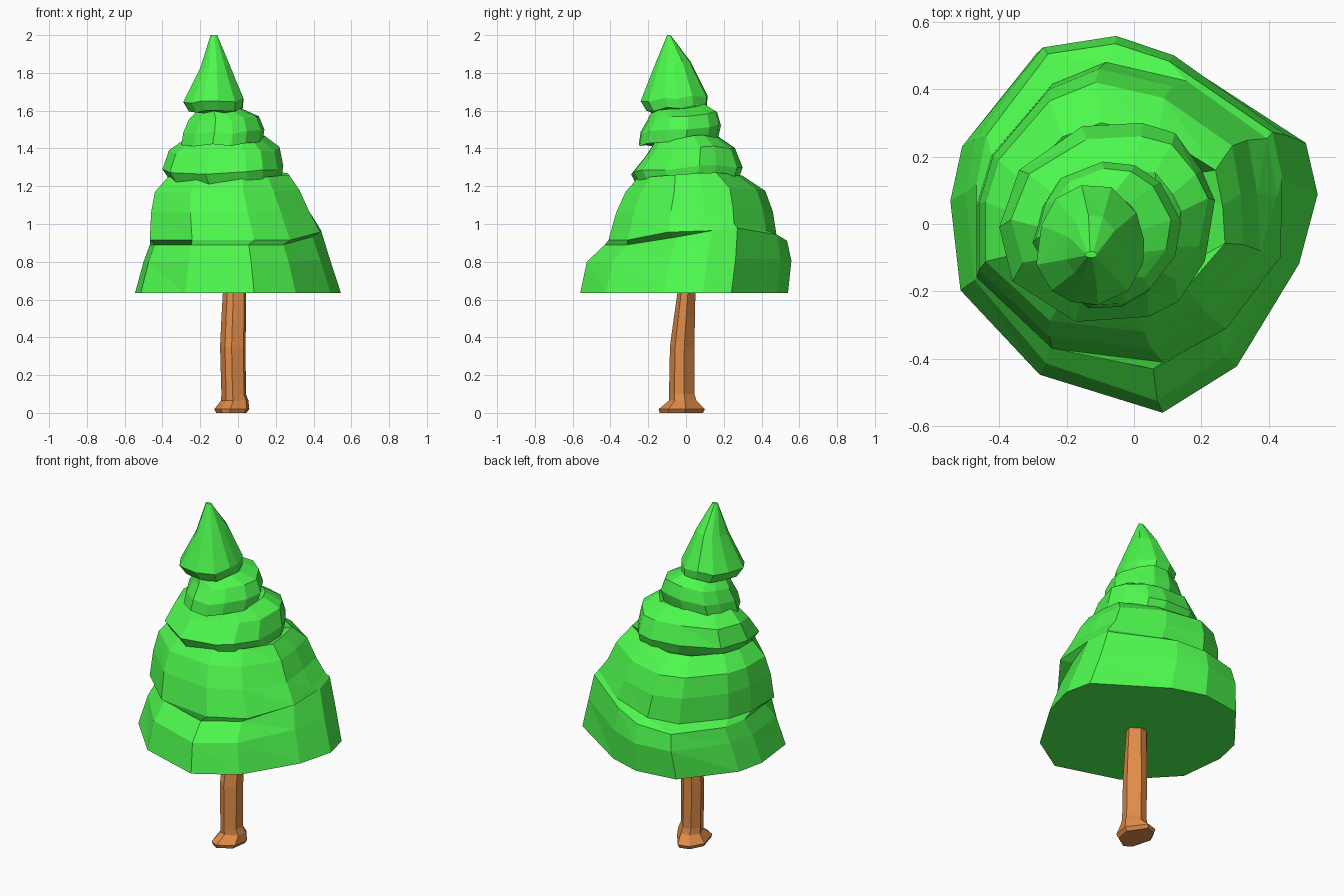
import bpy, bmesh, math, random

if "Cube" in bpy.data.objects:
    bpy.data.objects.remove(bpy.data.objects["Cube"])

random.seed(11)


def material(name, rgb):
    m = bpy.data.materials.new(name)
    m.diffuse_color = (*rgb, 1)
    m.use_nodes = True
    m.node_tree.nodes["Principled BSDF"].inputs["Base Color"].default_value = m.diffuse_color
    return m


def rough_circle(n, jitter):
    """Irregular n-sided outline around the origin."""
    pts = []
    for i in range(n):
        a = math.tau * (i + 0.33 + random.uniform(-0.22, 0.22)) / n
        r = 1 + random.uniform(-jitter, jitter)
        pts.append((r * math.cos(a), r * math.sin(a)))
    return pts


def fit(pts, x0, x1, y0, y1):
    """Stretch an outline so that it fills the given box."""
    xs, ys = [p[0] for p in pts], [p[1] for p in pts]
    sx = (x1 - x0) / (max(xs) - min(xs))
    sy = (y1 - y0) / (max(ys) - min(ys))
    return [(x0 + (x - min(xs)) * sx, y0 + (y - min(ys)) * sy) for x, y in pts]


def loft(name, rings, mat, uneven=0.0):
    """Skin a stack of 3D rings, randomly splitting quads, and cap both ends."""
    bm = bmesh.new()
    loops = [[bm.verts.new(p) for p in ring] for ring in rings]
    n = len(loops[0])
    for a, b in zip(loops, loops[1:]):
        for i in range(n):
            j = (i + 1) % n
            if random.random() < uneven:
                bm.faces.new((a[i], a[j], b[i]))
                bm.faces.new((a[j], b[j], b[i]))
            else:
                bm.faces.new((a[i], a[j], b[j], b[i]))
    bm.faces.new(loops[0][::-1])
    bm.faces.new(loops[-1])
    bmesh.ops.recalc_face_normals(bm, faces=bm.faces)
    me = bpy.data.meshes.new(name)
    bm.to_mesh(me)
    bm.free()
    me.materials.append(mat)
    ob = bpy.data.objects.new(name, me)
    bpy.context.collection.objects.link(ob)
    return ob


green = material("leaf_green", (0.076, 0.95, 0.076))
brown = material("bark_brown", (0.74, 0.26, 0.065))

# Foliage outlines seen from above: skirt, second tier, third tier
skirt = [(.545, .1), (.51, .255), (.14, .5), (-.05, .56), (-.29, .525), (-.51, .245),
         (-.545, .08), (-.515, -.19), (-.28, -.445), (.085, -.56), (.305, -.42), (.49, -.11)]
second = [(.43, .08), (.40, .25), (.16, .42), (-.08, .475), (-.24, .41), (-.42, .2),
          (-.465, .05), (-.465, -.16), (-.24, -.37), (.09, -.41), (.28, -.31), (.44, -.1)]
third = [(.25, .08), (.21, .17), (.13, .28), (.03, .31), (-.15, .30), (-.34, .17),
         (-.40, 0), (-.36, -.16), (-.17, -.28), (.05, -.265), (.14, -.22), (.22, -.1)]
N = len(skirt)
shapes = [skirt, second, third, rough_circle(N, 0.04), rough_circle(N, 0.05)]

# Tier rings given as (z, x0, x1, y0, y1)
tiers = [
    [(.635, -.545, .545, -.56, .54), (.80, -.50, .485, -.525, .558), (.89, -.467, .44, -.43, .535)],
    [(.915, -.467, .435, -.41, .48), (1.06, -.46, .375, -.37, .46),
     (1.17, -.44, .325, -.32, .42), (1.25, -.37, .27, -.25, .30)],
    [(1.23, -.36, .23, -.26, .28), (1.29, -.40, .24, -.29, .30),
     (1.39, -.365, .22, -.21, .26), (1.45, -.28, .14, -.17, .17)],
    [(1.435, -.30, .13, -.25, .17), (1.50, -.29, .14, -.24, .185),
     (1.57, -.26, .11, -.20, .165), (1.61, -.22, .02, -.18, .10)],
    [(1.61, -.26, .025, -.21, .11), (1.66, -.29, .03, -.24, .115),
     (1.84, -.20, -.045, -.17, .025), (2.0, -.145, -.11, -.10, -.082)],
]
rings = []
for t, tier in enumerate(tiers):
    if t < 2:   # the lowest seam climbs at the right
        wave = [0.09 * max(0, math.cos(math.atan2(y, x) - 0.6)) ** 2 for x, y in skirt]
    else:       # upper lips dip at the front left, with a little roughness
        wave = [-0.018 * math.cos(math.tau * i / N - 4.2) + random.uniform(-.01, .01) for i in range(N)]
    for z, *box in tier:
        amount = 1
        if z < 0.7 or z > 1.9:
            amount = 0
        elif t < 2 and (z < 0.85 or z > 1):
            amount = 0.25
        rings.append([(x, y, z + amount * wave[i])
                      for i, (x, y) in enumerate(fit(shapes[t], *box))])
loft("foliage", rings, green, 0.4)

# Trunk: flared foot, slightly crooked post
bark = rough_circle(7, 0.05)
trunk = [(0, -.115, .045, -.14, .09), (.02, -.125, .06, -.145, .10), (.065, -.09, .055, -.09, .055),
         (.10, -.088, .042, -.09, .045), (.35, -.095, .04, -.085, .045), (.50, -.088, .042, -.065, .047),
         (.64, -.08, .042, -.045, .05)]
loft("trunk", [[(x, y, z) for x, y in fit(bark, *box)] for z, *box in trunk], brown)
